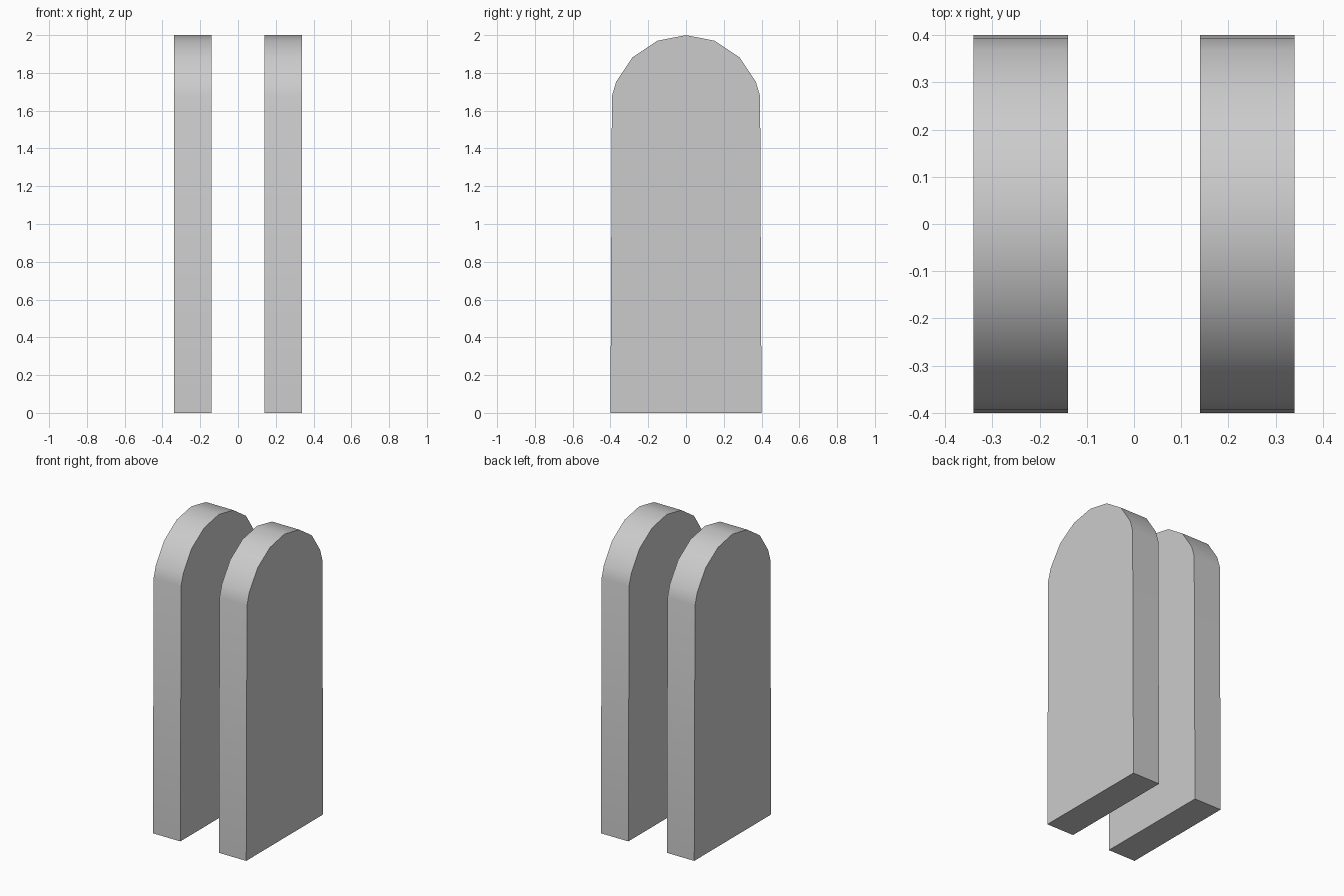
import bpy, bmesh
from math import sin, cos, radians

if "Cube" in bpy.data.objects:
    bpy.data.objects.remove(bpy.data.objects["Cube"])

R, TOP_CENTRE = 0.4, 1.6
INNER, OUTER = 0.14, 0.34

# Round-topped profile in the y-z plane
angles = [11.25, 22.5, 45, 67.5, 90, 112.5, 135, 157.5, 168.75]
profile = [(R, 0)]
profile += [(R * cos(radians(a)), TOP_CENTRE + R * sin(radians(a))) for a in angles]
profile += [(-R, 0)]

# Extrude the profile into one slab
bm = bmesh.new()
face = bm.faces.new([bm.verts.new((INNER, y, z)) for y, z in profile])
ext = bmesh.ops.extrude_face_region(bm, geom=[face], use_keep_orig=True)
bmesh.ops.translate(bm, vec=(OUTER - INNER, 0, 0),
                    verts=[v for v in ext["geom"] if isinstance(v, bmesh.types.BMVert)])
bmesh.ops.recalc_face_normals(bm, faces=bm.faces[:])
mesh = bpy.data.meshes.new("rounded_slabs")
bm.to_mesh(mesh)
bm.free()
slabs = bpy.data.objects.new("rounded_slabs", mesh)
bpy.context.collection.objects.link(slabs)

# Smooth rim with sharp side edges
bpy.context.view_layer.objects.active = slabs
slabs.select_set(True)
bpy.ops.object.shade_smooth_by_angle(angle=radians(30))

# Mirror to make the matching slab
mirror = slabs.modifiers.new("mirror", "MIRROR")
mirror.use_axis[0] = True
mirror.use_mirror_merge = False
